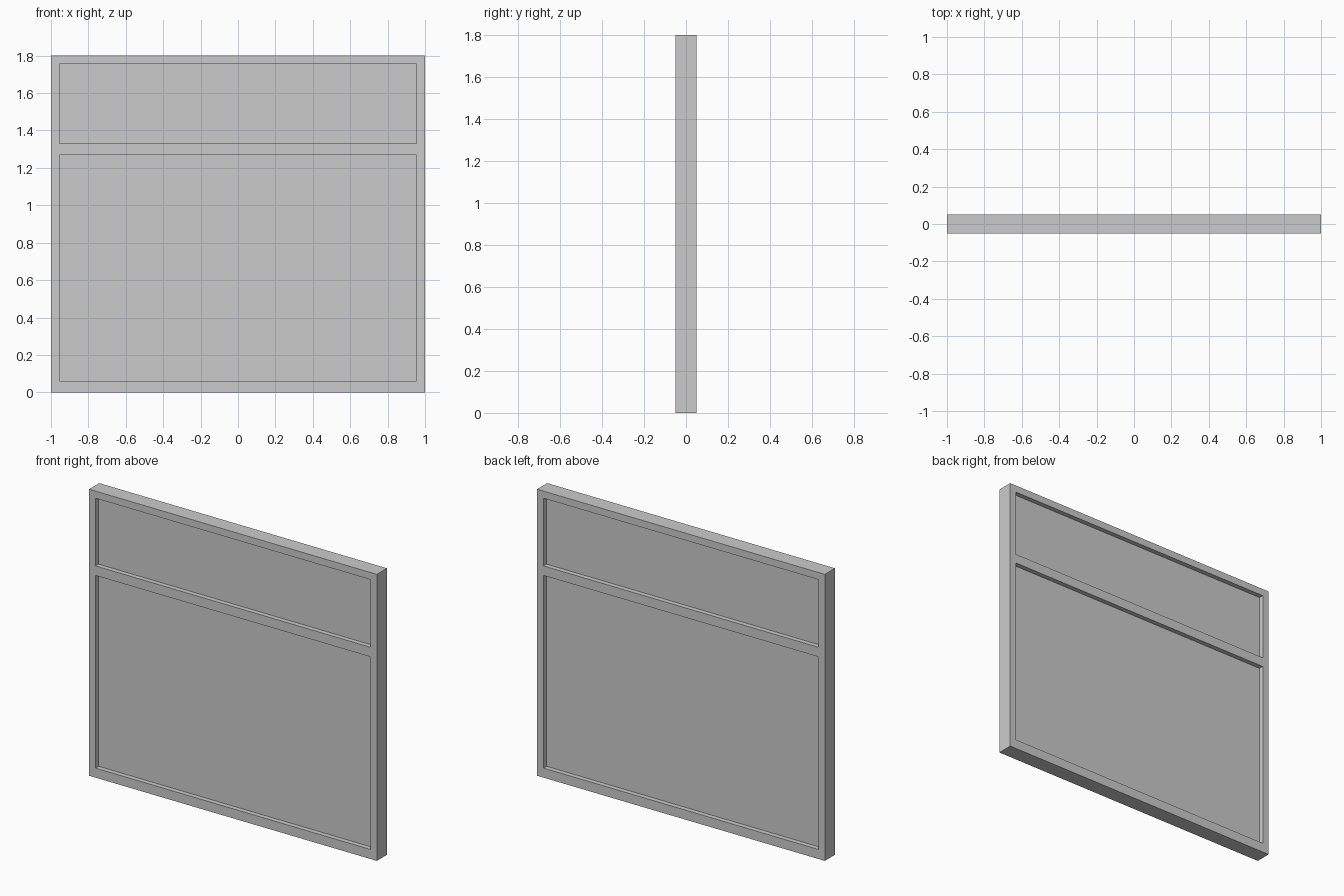
import bpy, bmesh

if "Cube" in bpy.data.objects:
    bpy.data.objects.remove(bpy.data.objects["Cube"])

DEPTH = 0.10          # frame depth
PANE_DEPTH = 0.04     # pane thickness, recessed on both sides
XS = [-1.0, -0.955, 0.955, 1.0]
ZS = [0.0, 0.06, 1.27, 1.33, 1.755, 1.8]
OPENINGS = {"lower_pane": 1, "upper_pane": 3}   # row of each opening


def finish(name, bm):
    bmesh.ops.recalc_face_normals(bm, faces=bm.faces)
    mesh = bpy.data.meshes.new(name)
    bm.to_mesh(mesh)
    bm.free()
    obj = bpy.data.objects.new(name, mesh)
    bpy.context.collection.objects.link(obj)
    return obj


def slab(name, xs, zs, depth, holes=()):
    """Grid of cells in the xz plane, minus the holes, extruded along y."""
    bm = bmesh.new()
    v = [[bm.verts.new((x, -depth / 2, z)) for z in zs] for x in xs]
    for i in range(len(xs) - 1):
        for j in range(len(zs) - 1):
            if (i, j) not in holes:
                bm.faces.new((v[i][j], v[i + 1][j], v[i + 1][j + 1], v[i][j + 1]))
    ext = bmesh.ops.extrude_face_region(bm, geom=bm.faces[:], use_keep_orig=True)
    moved = [g for g in ext["geom"] if isinstance(g, bmesh.types.BMVert)]
    bmesh.ops.translate(bm, verts=moved, vec=(0, depth, 0))
    return finish(name, bm)


# Outer frame with crossbar
slab("frame", XS, ZS, DEPTH, {(1, row) for row in OPENINGS.values()})

# Recessed panes filling the two openings
for name, row in OPENINGS.items():
    slab(name, XS[1:3], ZS[row:row + 2], PANE_DEPTH)
